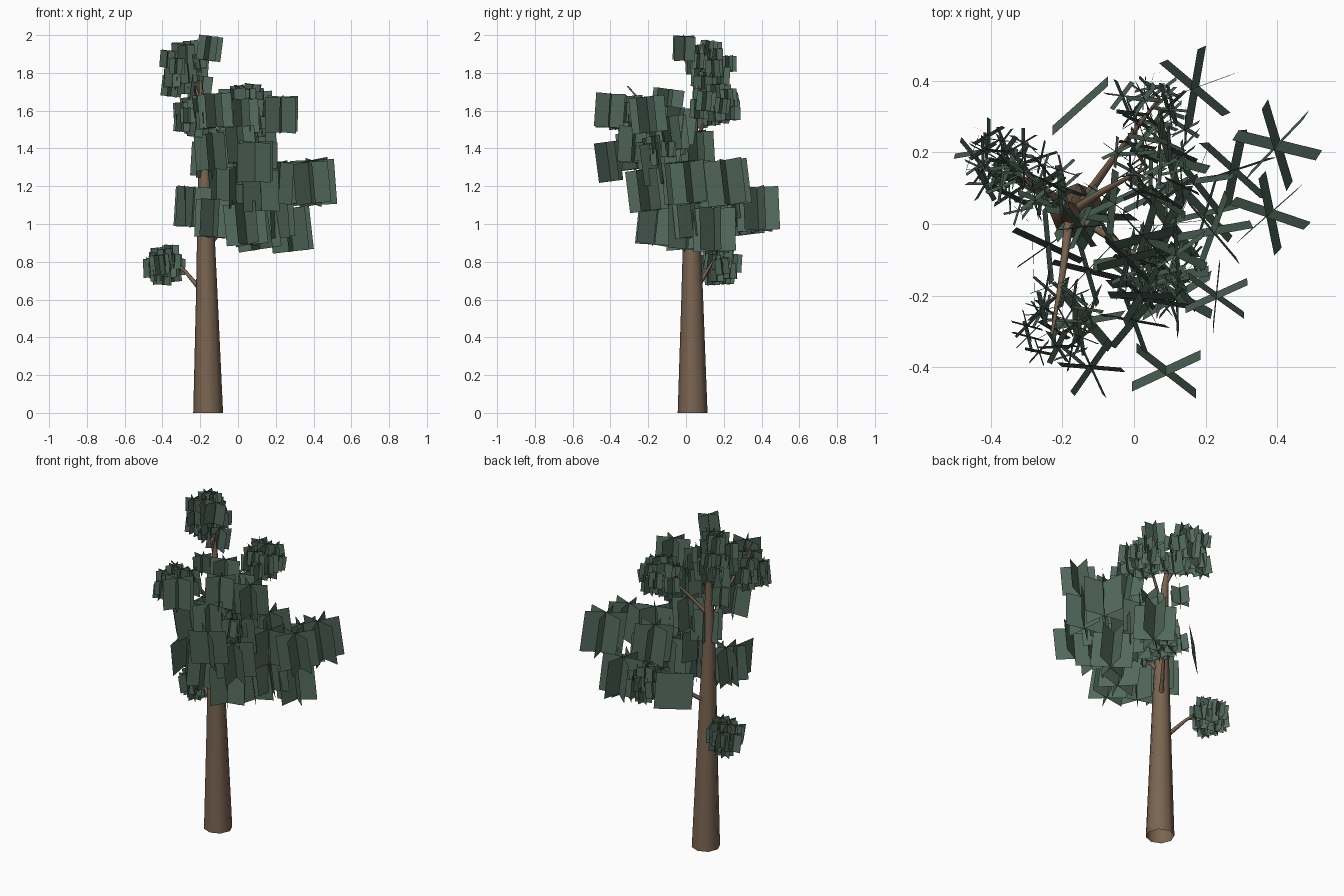
import bpy
import bmesh
import math
import random
from mathutils import Vector, Matrix

random.seed(11)
if "Cube" in bpy.data.objects:
    bpy.data.objects.remove(bpy.data.objects["Cube"])


def material(name, color):
    mat = bpy.data.materials.new(name)
    mat.use_nodes = True
    mat.diffuse_color = color
    mat.node_tree.nodes["Principled BSDF"].inputs["Base Color"].default_value = color
    return mat


bark = material("brown bark", (0.195, 0.128, 0.082, 1))
leaf = material("dark green leaf", (0.085, 0.142, 0.108, 1))


def finish(name, bm, mat):
    mesh = bpy.data.meshes.new(name)
    bm.to_mesh(mesh)
    bm.free()
    mesh.materials.append(mat)
    obj = bpy.data.objects.new(name, mesh)
    bpy.context.collection.objects.link(obj)
    return obj


def limb(name, points, radii, sides, upright=False):
    """Smooth tapered tube through the points, open at the root."""
    bm = bmesh.new()
    rings = []
    turn = Matrix.Identity(3)
    if not upright:
        along = Vector(points[-1]) - Vector(points[0])
        turn = along.to_track_quat('Z', 'Y').to_matrix()
    for point, radius in zip(points, radii):
        ring = []
        for k in range(sides):
            a = math.tau * k / sides
            offset = Vector((math.cos(a), math.sin(a), 0)) * radius
            ring.append(bm.verts.new(Vector(point) + turn @ offset))
        rings.append(ring)
    for low, high in zip(rings, rings[1:]):
        for k in range(sides):
            n = (k + 1) % sides
            bm.faces.new((low[k], low[n], high[n], high[k])).smooth = True
    bm.faces.new(rings[-1])
    return finish(name, bm, bark)


def card(bm, center, size, spin, lean):
    """One square leaf plate, nearly upright."""
    h = size / 2
    place = Matrix.Translation(center) @ lean @ Matrix.Rotation(spin, 4, 'Z')
    corners = ((-h, -h), (h, -h), (h, h), (-h, h))
    bm.faces.new([bm.verts.new(place @ Vector((x, 0, z))) for x, z in corners])


def rosette(bm, center, size):
    """Three leaf plates crossing on a shared, slightly leaning axis."""
    start = random.uniform(0, math.pi)
    toward = random.uniform(0, math.tau)
    axis = Vector((math.cos(toward), math.sin(toward), 0))
    lean = Matrix.Rotation(random.uniform(.08, .16), 4, axis)
    for k in range(3):
        card(bm, Vector(center), size, start + k * math.pi / 3, lean)


# Trunk
limb("trunk",
     [(-.158, .035, 0), (-.165, .033, .6), (-.17, .031, .93),
      (-.178, .03, 1.35), (-.185, .045, 1.6), (-.2, .06, 1.76)],
     [.079, .058, .047, .032, .019, .008], 8, upright=True)

# Branches
branches = {
    "low_branch": [(-.18, .045, .63), (-.28, .11, .75), (-.37, .16, .83)],
    "back_branch": [(-.16, .04, .88), (-.06, .18, 1), (.07, .35, 1.14)],
    "front_branch": [(-.18, .02, 1.36), (-.2, -.14, 1.54), (-.23, -.31, 1.73)],
    "side_branch": [(-.17, .03, 1.03), (-.05, -.05, 1.22), (.06, -.12, 1.4)],
    "upper_branch": [(-.18, .03, 1.4), (-.09, .09, 1.52), (.04, .16, 1.66)],
    "top_branch": [(-.19, .05, 1.62), (-.24, .09, 1.75), (-.3, .13, 1.87)],
}
for name, path in branches.items():
    limb(name, path, [.014, .009, .004], 6)

# Dense tufts of small leaves, spread evenly through a flattened ball
tufts = {
    "low_tuft": (-.385, .17, .78),
    "back_tuft": (.06, .32, 1.05),
    "front_tuft": (-.22, -.27, 1.57),
    "side_tuft": (.06, -.13, 1.4),
    "upper_tuft": (.05, .16, 1.63),
    "top_tuft": (-.28, .12, 1.83),
}
count = 16
for name, center in tufts.items():
    bm = bmesh.new()
    high = .1 if name == "top_tuft" else .065
    for i in range(count):
        z = 1 - 2 * (i + .5) / count
        reach = math.sqrt(1 - z * z) * random.uniform(.4, 1) * .115
        a = i * 2.4
        shift = Vector((reach * math.cos(a), reach * math.sin(a), z * high))
        rosette(bm, Vector(center) + shift, random.uniform(.08, .105))
    finish(name, bm, leaf)

# Large leaf rosettes of the main crown: centre and size
crown = [
    (.4, .22, 1.22, .24), (.17, .38, 1.08, .23), (.38, .03, 1.22, .22),
    (.28, .15, .97, .23), (.22, -.02, 1.22, .22), (.23, -.2, 1.58, .19),
    (-.12, -.4, 1.6, .18), (0, -.27, 1.42, .19), (.02, -.2, 1.57, .18),
    (.1, -.15, 1.32, .22), (.1, 0, .98, .23), (.04, -.16, 1.0, .22),
    (-.13, -.13, 1.03, .2), (-.24, -.06, 1.09, .21), (.1, .18, 1.22, .22),
    (.12, -.2, 1.18, .22), (-.1, .02, 1.2, .2), (.03, -.04, 1.52, .19),
    (.17, .12, 1.1, .22), (-.06, .06, 1.4, .18), (-.16, .03, 1.34, .18),
    (-.02, -.1, 1.63, .17), (-.15, -.01, 1.93, .13), (-.2, .1, 1.72, .13),
    (-.28, .06, 1.56, .11), (-.35, .16, 1.73, .11), (-.13, -.27, 1.39, .2),
    (-.01, -.1, 1.2, .21), (.2, .03, 1.03, .2), (.06, .08, 1.12, .2),
    (.12, -.08, 1.48, .18),
]
bm = bmesh.new()
for x, y, z, size in crown:
    rosette(bm, (x, y, z), size)
finish("crown_leaves", bm, leaf)

# Single leaves at the rim of the crown: centre, size and heading
singles = [
    (-.15, .33, 1.05, .21, 42), (-.28, -.14, 1.1, .2, 92),
    (.09, -.41, 1.33, .21, 25), (.09, -.41, 1.33, .21, -38),
]
tilt = Matrix.Rotation(.13, 4, 'X')
bm = bmesh.new()
for x, y, z, size, heading in singles:
    card(bm, Vector((x, y, z)), size, math.radians(heading), tilt)
finish("rim_leaves", bm, leaf)
